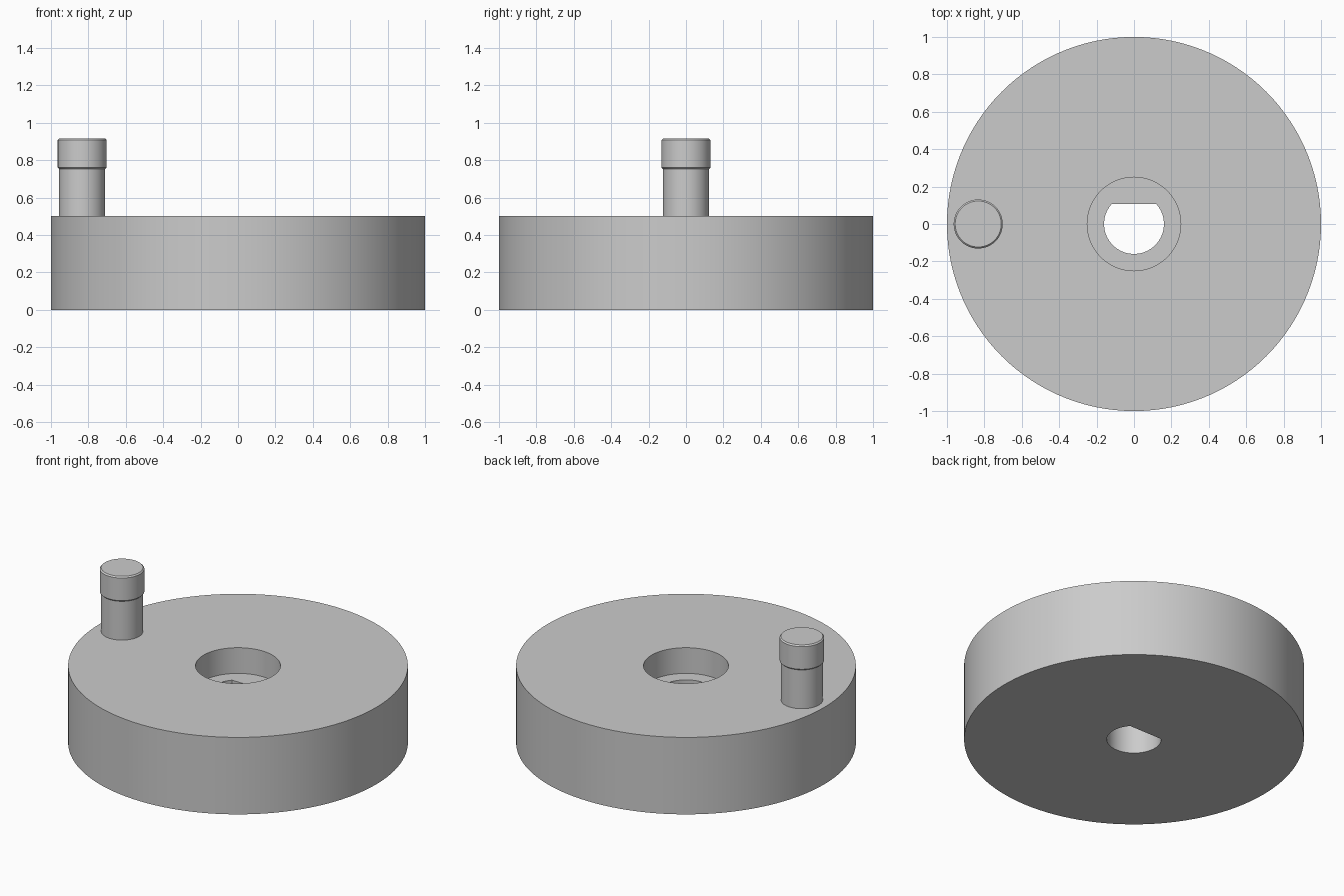
import bpy, bmesh, math

if "Cube" in bpy.data.objects:
    bpy.data.objects.remove(bpy.data.objects["Cube"])

SEGMENTS = 120

grey = bpy.data.materials.new("plain grey")
grey.diffuse_color = (0.6, 0.6, 0.6, 1)
grey.use_nodes = True
grey.node_tree.nodes["Principled BSDF"].inputs["Base Color"].default_value = grey.diffuse_color


def lathe(name, rings, center=(0, 0), closed=False):
    """Loft rings of (radius, z, y limit); closed joins last ring to first, else caps both."""
    bm = bmesh.new()
    loops = []
    for radius, z, y_limit in rings:
        loop = []
        for i in range(SEGMENTS):
            a = 2 * math.pi * i / SEGMENTS
            y = min(radius * math.sin(a), y_limit)
            loop.append(bm.verts.new((radius * math.cos(a), y, z)))
        loops.append(loop)
    pairs = list(zip(loops, loops[1:]))
    if closed:
        pairs.append((loops[-1], loops[0]))
    else:
        bm.faces.new(loops[0])
        bm.faces.new(loops[-1])
    for lo, hi in pairs:
        for i in range(SEGMENTS):
            j = (i + 1) % SEGMENTS
            bm.faces.new((lo[i], lo[j], hi[j], hi[i]))
    bmesh.ops.recalc_face_normals(bm, faces=bm.faces)
    mesh = bpy.data.meshes.new(name)
    bm.to_mesh(mesh)
    bm.free()
    mesh.materials.append(grey)
    obj = bpy.data.objects.new(name, mesh)
    obj.location = (center[0], center[1], 0)
    bpy.context.collection.objects.link(obj)
    bpy.ops.object.select_all(action='DESELECT')
    obj.select_set(True)
    bpy.context.view_layer.objects.active = obj
    bpy.ops.object.shade_smooth_by_angle(angle=math.radians(30))
    return obj


# Wheel with a round counterbore above a D-shaped shaft hole
FLAT = 0.107
lathe("wheel", [
    (1.0, 0.0, 2), (1.0, 0.5, 2),
    (0.25, 0.5, 2), (0.25, 0.333, 2),
    (0.16, 0.333, FLAT), (0.16, 0.0, FLAT),
], closed=True)

# Crank handle: plain stem and a wider cap with small chamfers
HANDLE = (-0.833, 0)
lathe("handle_stem", [(0.123, 0.5, 2), (0.123, 0.76, 2)], HANDLE)
lathe("handle_cap", [
    (0.123, 0.752, 2), (0.131, 0.76, 2),
    (0.131, 0.907, 2), (0.123, 0.915, 2),
], HANDLE)
